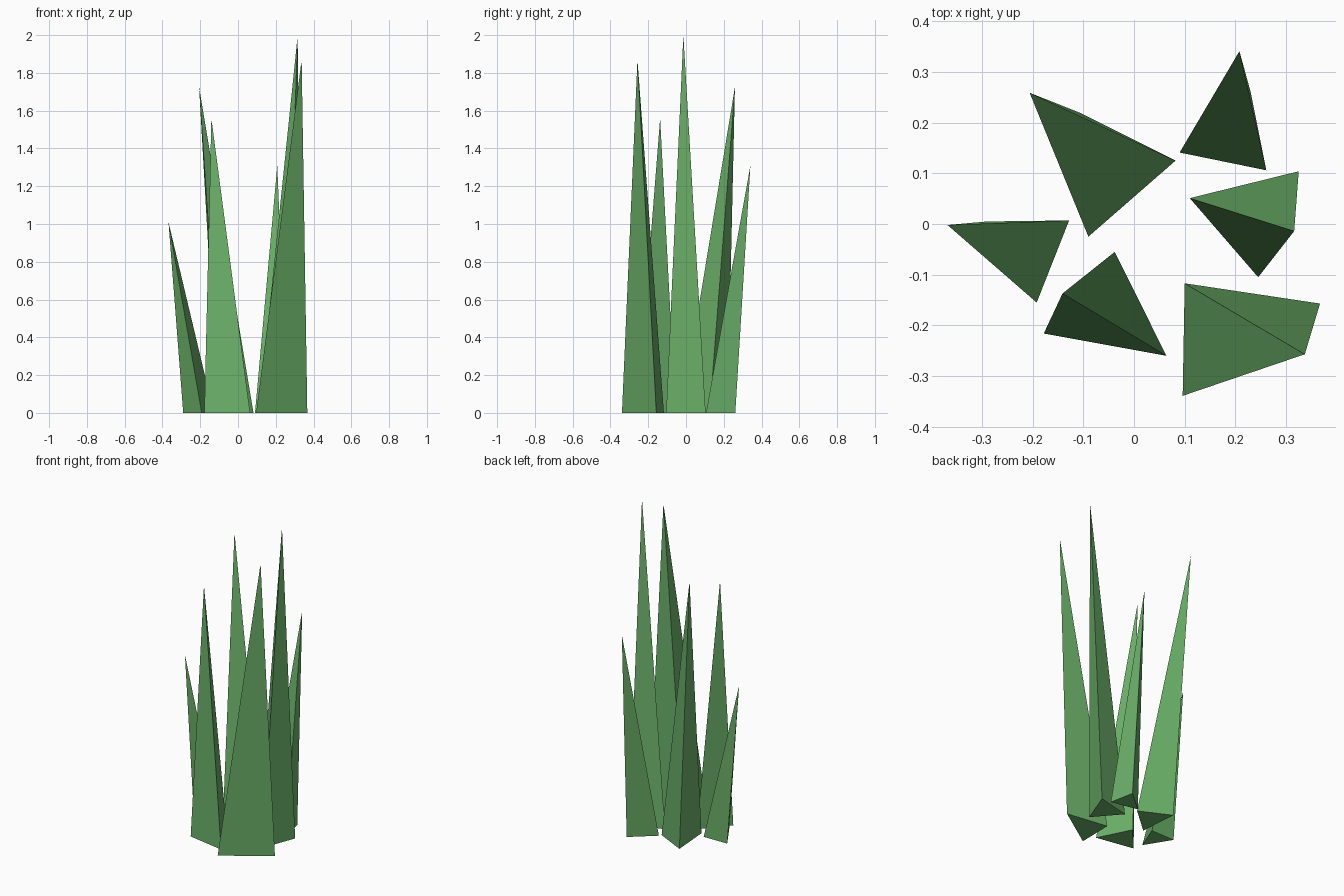
import bpy

if "Cube" in bpy.data.objects:
    bpy.data.objects.remove(bpy.data.objects["Cube"])

green = bpy.data.materials.new("grass_green")
green.diffuse_color = (0.147, 0.434, 0.14, 1)
green.use_nodes = True
green.node_tree.nodes["Principled BSDF"].inputs["Base Color"].default_value = green.diffuse_color


def blade(name, base, tip):
    # Triangular spike: three ground corners joined to one leaning tip
    area = sum(base[i][0] * base[(i + 1) % 3][1] - base[(i + 1) % 3][0] * base[i][1]
               for i in range(3))
    if area < 0:
        base = base[::-1]
    verts = [(x, y, 0) for x, y in base] + [tip]
    faces = [(2, 1, 0)] + [(i, (i + 1) % 3, 3) for i in range(3)]
    mesh = bpy.data.meshes.new(name)
    mesh.from_pydata(verts, [], faces)
    mesh.materials.append(green)
    bpy.context.collection.objects.link(bpy.data.objects.new(name, mesh))


# Ring of six grass blades
blade("blade_back_left", [(0.082, 0.125), (-0.09, -0.025), (-0.108, 0.22)], (-0.206, 0.259, 1.725))
blade("blade_back_right", [(0.09, 0.141), (0.261, 0.106), (0.23, 0.261)], (0.208, 0.341, 1.31))
blade("blade_right", [(0.11, 0.051), (0.325, 0.104), (0.245, -0.105)], (0.316, -0.014, 2.0))
blade("blade_front_right", [(0.1, -0.117), (0.367, -0.157), (0.096, -0.339)], (0.337, -0.257, 1.87))
blade("blade_front_left", [(-0.038, -0.055), (-0.178, -0.216), (0.064, -0.26)], (-0.141, -0.137, 1.56))
blade("blade_left", [(-0.128, 0.007), (-0.192, -0.155), (-0.29, 0.005)], (-0.368, -0.002, 1.01))
